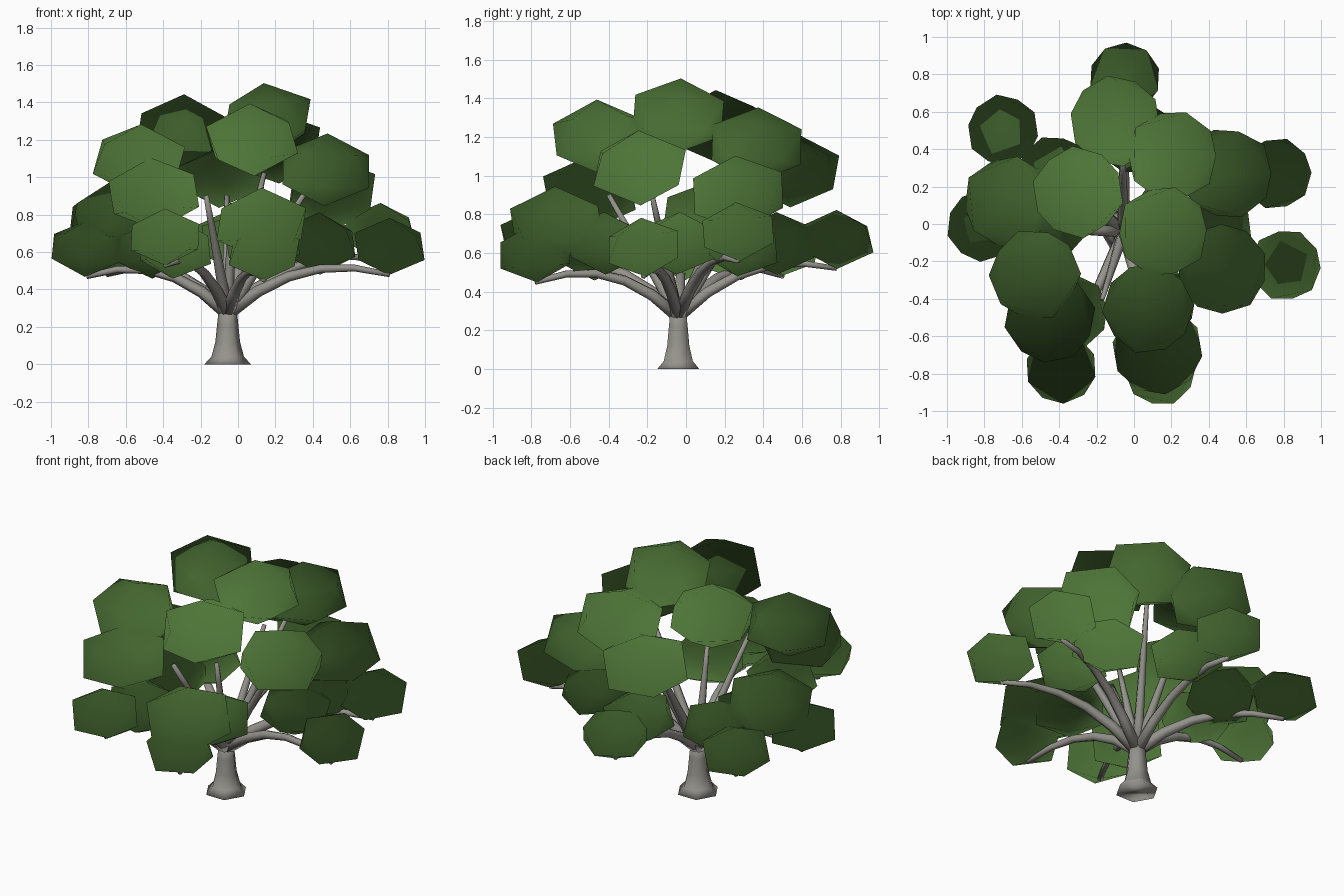
import bpy, bmesh, math, random
from mathutils import Vector, Matrix

if "Cube" in bpy.data.objects:
    bpy.data.objects.remove(bpy.data.objects["Cube"])

random.seed(4)


def material(name, rgb):
    m = bpy.data.materials.new(name)
    m.diffuse_color = (*rgb, 1)
    m.use_nodes = True
    m.node_tree.nodes["Principled BSDF"].inputs["Base Color"].default_value = m.diffuse_color
    return m


GREEN = material("leaf green", (0.075, 0.175, 0.038))
GREY = material("bark grey", (0.30, 0.29, 0.26))


def make_object(name, bm, mat):
    mesh = bpy.data.meshes.new(name)
    bm.to_mesh(mesh)
    bm.free()
    mesh.materials.append(mat)
    for p in mesh.polygons:
        p.use_smooth = True
    ob = bpy.data.objects.new(name, mesh)
    bpy.context.collection.objects.link(ob)
    return ob


def tube(bm, points, radii, sides):
    """Closed tube along a path."""
    rings = []
    for i, p in enumerate(points):
        d = (points[min(i + 1, len(points) - 1)] - points[max(i - 1, 0)]).normalized()
        q = Vector((0, 0, 1)).rotation_difference(d)
        ring = []
        for k in range(sides):
            a = math.tau * k / sides
            ring.append(bm.verts.new(p + q @ Vector((math.cos(a), math.sin(a), 0)) * radii[i]))
        rings.append(ring)
    for a, b in zip(rings, rings[1:]):
        for k in range(sides):
            n = (k + 1) % sides
            bm.faces.new((a[k], a[n], b[n], b[k]))
    bm.faces.new(rings[0][::-1])
    bm.faces.new(rings[-1])


# Leaf clumps: x, y, z of centre
LARGE = [(0.205, 0.365, 1.16), (0.155, -0.04, 1.31), (-0.30, 0.17, 1.25),
         (-0.10, 0.55, 1.03), (-0.67, 0.12, 0.78), (-0.53, -0.27, 1.09),
         (0.075, -0.45, 1.20), (0.47, -0.24, 1.04), (0.50, 0.27, 0.91),
         (0.125, -0.67, 0.75), (-0.45, -0.50, 0.91)]
SMALL = [(0.76, 0.27, 0.71), (0.81, -0.22, 0.63), (0.14, -0.78, 0.60),
         (-0.39, -0.77, 0.68), (-0.81, -0.01, 0.62), (-0.70, 0.50, 0.63),
         (-0.05, 0.78, 0.67)]
INNER = [(-0.42, 0.27, 0.62), (0.43, -0.04, 0.65), (-0.34, -0.47, 0.62),
         (0.0, 0.47, 0.65), (0.43, 0.28, 0.64), (0.13, -0.42, 0.65),
         (-0.46, 0.0, 0.62)]

bm = bmesh.new()
for group, r in ((LARGE, 0.27), (SMALL, 0.212), (INNER, 0.225)):
    for c in group:
        tilt = Matrix.Rotation(random.uniform(-0.1, 0.1), 4, 'X') @ \
            Matrix.Rotation(random.uniform(-0.1, 0.1), 4, 'Y')
        m = Matrix.Translation(c) @ tilt @ Matrix.Diagonal((r, r, r * 0.72, 1)) @ \
            Matrix.Rotation(random.uniform(0, math.tau), 4, 'Z')
        bmesh.ops.create_icosphere(bm, subdivisions=1, radius=1, matrix=m)
leaves = make_object("leaf_clumps", bm, GREEN)

# Foliage normals point out of the whole crown, for soft even shading
crown = Vector((0, 0, 0.73))
leaves.data.normals_split_custom_set_from_vertices(
    [(v.co - crown).normalized() for v in leaves.data.vertices])

# Trunk with flared foot
ROOT = Vector((-0.055, -0.04, 0))
bm = bmesh.new()
profile = [(0, 0.125), (0.04, 0.087), (0.12, 0.066), (0.22, 0.056), (0.31, 0.046)]
tube(bm, [ROOT + Vector((0, 0, z)) for z, r in profile], [r for z, r in profile], 6)
make_object("trunk", bm, GREY)

# Branches: rising ones into the crown, arching ones through the inner to the outer clumps
RISING = [(0.14, 0.28, 1.02), (0.36, -0.18, 0.92), (-0.17, -0.40, 0.90),
          (-0.03, -0.17, 0.86), (-0.06, 0.35, 0.9)]
bm = bmesh.new()
for group, drop, lift, thick in ((RISING, 0.0, 0.0, 0.034), (SMALL, 0.15, 0.25, 0.036)):
    for c in group:
        start = ROOT + Vector((0, 0, 0.27))
        end = Vector(c) - Vector((0, 0, drop))
        ctrl = start.lerp(end, 0.45) + Vector((0, 0, lift))
        pts, rad = [], []
        for i in range(6):
            t = i / 5
            pts.append(start.lerp(ctrl, t).lerp(ctrl.lerp(end, t), t))
            rad.append(thick * (1 - 0.6 * t))
        tube(bm, pts, rad, 6)
make_object("branches", bm, GREY)
